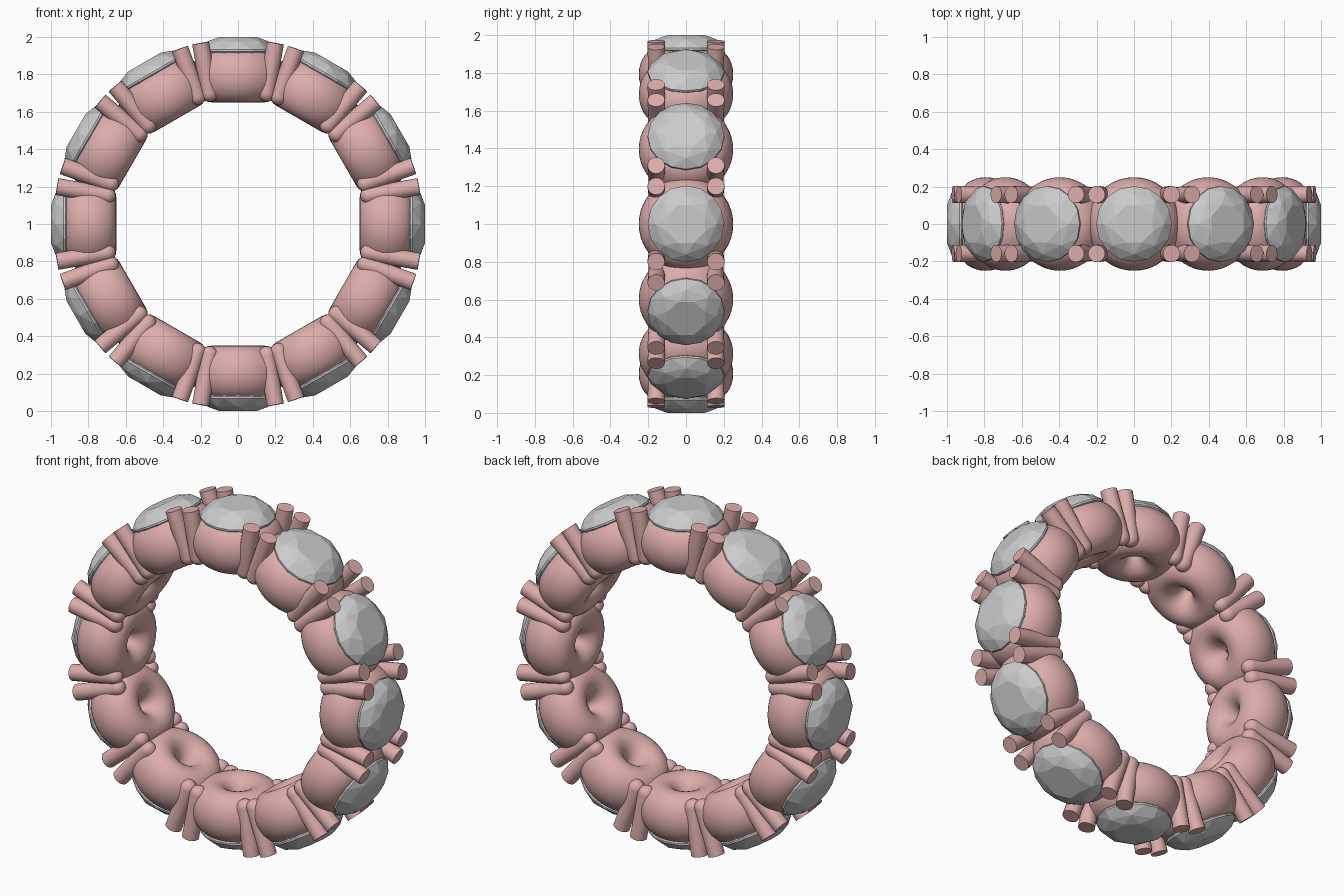
import bpy, bmesh, math
from mathutils import Matrix, Vector

if "Cube" in bpy.data.objects:
    bpy.data.objects.remove(bpy.data.objects["Cube"])

COUNT = 12
pink = bpy.data.materials.new("rose_metal")
pink.diffuse_color = (0.72, 0.42, 0.41, 1)
pink.use_nodes = True
pink.node_tree.nodes["Principled BSDF"].inputs["Base Color"].default_value = pink.diffuse_color


def finish(name, bm, mat=None, smooth=None):
    bmesh.ops.recalc_face_normals(bm, faces=bm.faces)
    me = bpy.data.meshes.new(name)
    bm.to_mesh(me)
    bm.free()
    if mat:
        me.materials.append(mat)
    ob = bpy.data.objects.new(name, me)
    bpy.context.collection.objects.link(ob)
    if smooth:
        bpy.ops.object.select_all(action='DESELECT')
        ob.select_set(True)
        bpy.context.view_layer.objects.active = ob
        bpy.ops.object.shade_smooth_by_angle(angle=math.radians(smooth))
    return ob


def lathe(bm, profile, steps, mtx=Matrix()):
    """Revolve (radius, height) points around local z."""
    vs = [bm.verts.new((r, 0, z)) for r, z in profile]
    es = [bm.edges.new(p) for p in zip(vs, vs[1:])]
    out = bmesh.ops.spin(bm, geom=vs + es, cent=(0, 0, 0), axis=(0, 0, 1),
                         angle=2 * math.pi, steps=steps)
    new = {v for f in bm.faces for v in f.verts if not v.tag} | set(vs)
    bmesh.ops.remove_doubles(bm, verts=list(new), dist=1e-5)
    for v in bm.verts:
        if not v.tag:
            v.co = mtx @ v.co
            v.tag = True


# Setting cup: fat ring with a tiny hole, bottom at radius 0.65
def cup_mesh():
    bm = bmesh.new()
    ring = [(0.138 + 0.112 * math.cos(a), 0.793 + 0.143 * math.sin(a))
            for a in (2 * math.pi * i / 32 for i in range(33))]
    lathe(bm, ring, 48)
    return bm


# Four leaning prongs with rounded inner ends
def prong_mesh():
    bm = bmesh.new()
    r = 0.046
    for sx in (-1, 1):
        for sy in (-1, 1):
            top = Vector((sx * 0.2, sy * 0.158, 0.967))
            low = Vector((sx * 0.153, sy * 0.152, 0.70))
            d = top - low
            prof = [(r * math.sin(a), -r * math.cos(a))
                    for a in (math.pi / 2 * i / 6 for i in range(7))]
            prof += [(r, d.length), (0, d.length)]
            rot = d.to_track_quat('Z', 'Y').to_matrix().to_4x4()
            lathe(bm, prof, 20, Matrix.Translation(low) @ rot)
    return bm


# Round brilliant cut: table, star, girdle and pavilion points
def gem_mesh():
    bm = bmesh.new()

    def ring(n, r, z, off=0):
        for i in range(n):
            a = 2 * math.pi * (i + off) / n
            bm.verts.new((r * math.cos(a), r * math.sin(a), z))
    ring(8, 0.108, 1.0, 0.5)
    ring(8, 0.162, 0.977)
    ring(16, 0.203, 0.932)
    ring(16, 0.203, 0.922)
    ring(8, 0.10, 0.83)
    bm.verts.new((0, 0, 0.75))
    bmesh.ops.convex_hull(bm, input=bm.verts)
    bmesh.ops.dissolve_limit(bm, angle_limit=0.01, verts=bm.verts, edges=bm.edges)
    return bm


cup = finish("setting_cup", cup_mesh(), pink, 40)
prongs = finish("prongs", prong_mesh(), pink, 40)
gem = finish("gem", gem_mesh())

# Repeat the stone setting around the ring
for i in range(COUNT):
    m = Matrix.Translation((0, 0, 1)) @ Matrix.Rotation(2 * math.pi * i / COUNT, 4, 'Y')
    for src in (cup, prongs, gem):
        ob = src
        if i:
            ob = src.copy()
            ob.name = f"{src.name}_{i + 1}"
            bpy.context.collection.objects.link(ob)
        ob.matrix_world = m
